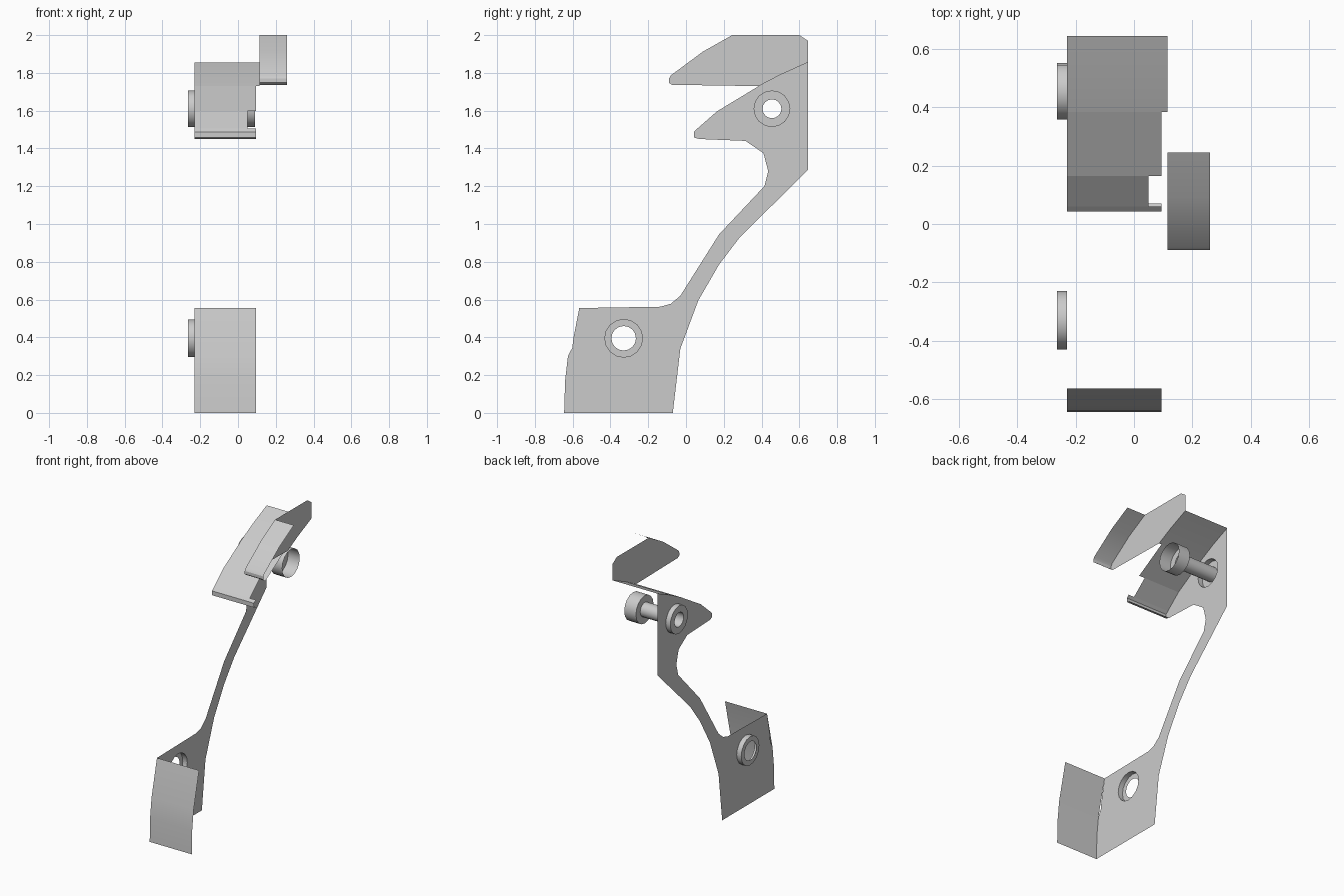
import bpy, bmesh, math

if "Cube" in bpy.data.objects:
    bpy.data.objects.remove(bpy.data.objects["Cube"])

PLATE_X, CAP_X, UPPER_X = -0.23, -0.265, 0.115


def finish(bm, name, angle=30):
    bmesh.ops.remove_doubles(bm, verts=bm.verts, dist=1e-4)
    mesh = bpy.data.meshes.new(name)
    bm.to_mesh(mesh)
    bm.free()
    ob = bpy.data.objects.new(name, mesh)
    bpy.context.collection.objects.link(ob)
    bpy.ops.object.select_all(action='DESELECT')
    ob.select_set(True)
    bpy.context.view_layer.objects.active = ob
    bpy.ops.object.shade_smooth_by_angle(angle=math.radians(angle))
    return ob


def circle(cy, cz, r, n):
    return [(cy + r * math.cos(2 * math.pi * i / n),
             cz + r * math.sin(2 * math.pi * i / n)) for i in range(n)]


def plate(name, x, outline, holes=()):
    """Flat sheet in the YZ plane with open holes."""
    bm = bmesh.new()
    edges = []
    for loop in [outline, *holes]:
        vs = [bm.verts.new((x, y, z)) for y, z in loop]
        edges += [bm.edges.new((vs[i - 1], vs[i])) for i in range(len(vs))]
    bmesh.ops.triangle_fill(bm, edges=edges, use_beauty=True, normal=(1, 0, 0))
    bmesh.ops.dissolve_limit(bm, angle_limit=0.01, verts=bm.verts, edges=bm.edges)
    return finish(bm, name)


def strip(name, x0, pts, rights):
    """Bent sheet following a YZ path; each segment has its own right edge."""
    bm = bmesh.new()
    for (y0, z0), (y1, z1), x1 in zip(pts, pts[1:], rights):
        bm.faces.new([bm.verts.new(c) for c in
                      ((x0, y0, z0), (x0, y1, z1), (x1, y1, z1), (x1, y0, z0))])
    return finish(bm, name)


def lathe(name, cy, cz, profile, n=16):
    """Turn an (x, radius) profile round an axis parallel to X."""
    bm = bmesh.new()
    rings = [[bm.verts.new((x, y, z)) for y, z in circle(cy, cz, r, n)]
             for x, r in profile]
    for a, b in zip(rings, rings[1:]):
        for i in range(n):
            bm.faces.new((a[i - 1], a[i], b[i], b[i - 1]))
    return finish(bm, name, 50)


LOW, HIGH = (-0.33, 0.395), (0.455, 1.61)

# Main side plate
outline = [(-0.645, 0), (-0.07, 0), (-0.03, 0.34), (0.065, 0.595), (0.175, 0.785),
           (0.285, 0.93), (0.645, 1.285), (0.645, 1.855), (0.5, 1.79), (0.385, 1.73),
           (0.165, 1.597), (0.06, 1.505), (0.043, 1.488), (0.043, 1.458), (0.07, 1.45),
           (0.315, 1.44), (0.41, 1.375), (0.435, 1.28), (0.415, 1.2), (0.175, 0.945),
           (-0.03, 0.62), (-0.08, 0.578), (-0.135, 0.562), (-0.565, 0.555),
           (-0.595, 0.4), (-0.602, 0.345), (-0.625, 0.3), (-0.64, 0.17)]
plate("side_plate", PLATE_X, outline,
      [circle(*LOW, 0.1, 16), circle(*HIGH, 0.097, 16)])

# Lower front panel
strip("front_panel", PLATE_X,
      [(-0.645, 0), (-0.64, 0.17), (-0.625, 0.3), (-0.565, 0.555)], [0.095] * 3)

# Middle hood with a stepped edge, a notch and a curled lip
strip("hood_panel", PLATE_X,
      [(0.645, 1.855), (0.5, 1.79), (0.385, 1.73), (0.165, 1.597), (0.06, 1.505),
       (0.043, 1.488), (0.043, 1.458), (0.07, 1.45)],
      [UPPER_X, UPPER_X, 0.095, 0.05, 0.095, 0.095, 0.095])

# Upper side plate and the visor along its front edge
visor = [(0.245, 2.0), (0.09, 1.913), (-0.08, 1.787), (-0.09, 1.77),
         (-0.09, 1.748), (-0.075, 1.737)]
plate("upper_plate", UPPER_X,
      [(0.645, 1.855), (0.645, 1.97), (0.6, 2.0)] + visor + [(0.385, 1.73), (0.5, 1.79)])
strip("visor_panel", UPPER_X, visor, [0.26] * 5)

# Bosses, and the tube with a cup at its inner end
lathe("lower_boss", *LOW, [(PLATE_X, 0.1), (CAP_X, 0.1), (CAP_X, 0.065)])
lathe("upper_boss", *HIGH,
      [(PLATE_X, 0.097), (CAP_X, 0.097), (CAP_X, 0.05), (0, 0.05), (0, 0.097), (0.09, 0.097)])
